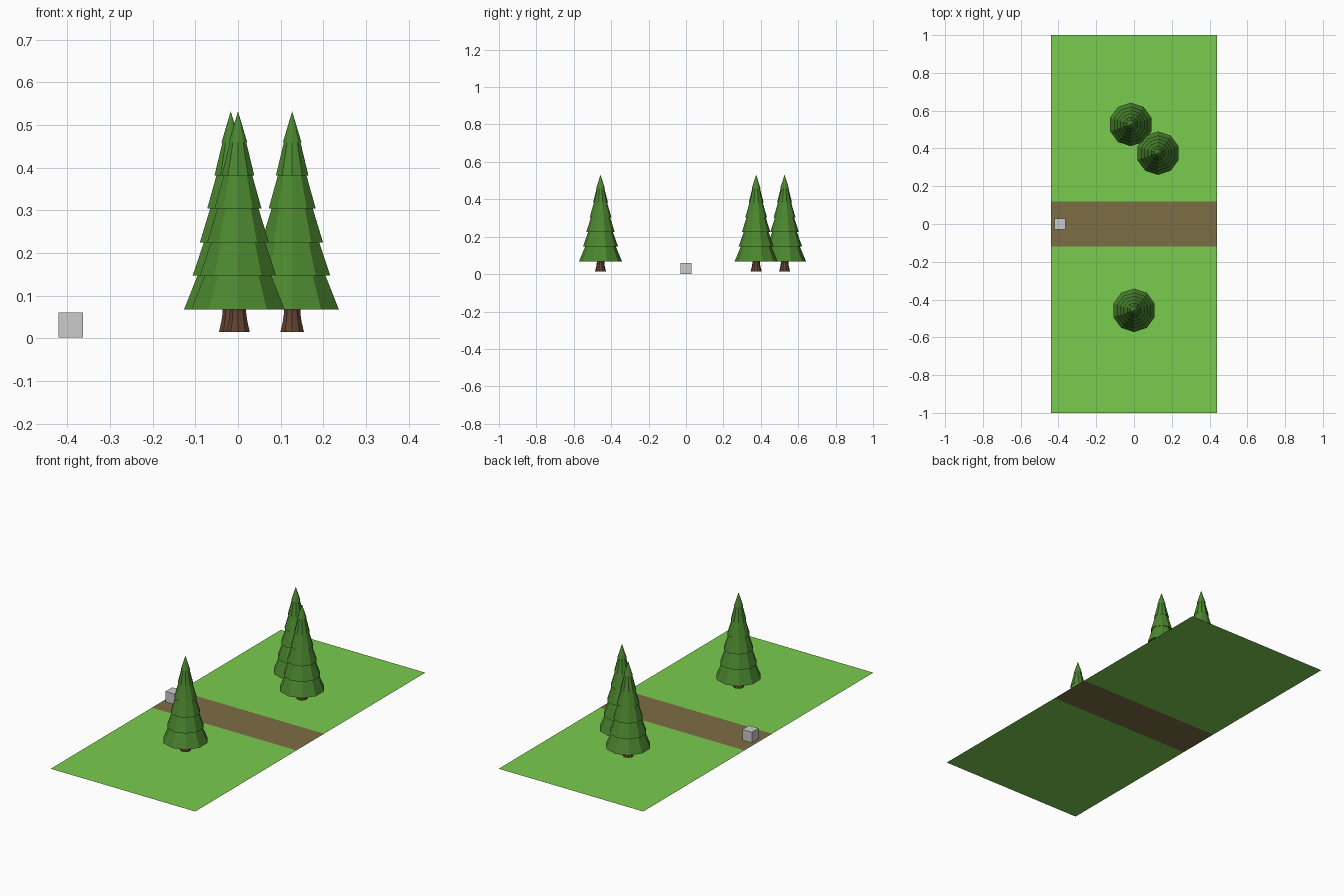
import bpy, bmesh, math

if "Cube" in bpy.data.objects:
    bpy.data.objects.remove(bpy.data.objects["Cube"])

def material(name, rgb):
    m = bpy.data.materials.new(name)
    m.diffuse_color = (*rgb, 1)
    m.use_nodes = True
    m.node_tree.nodes["Principled BSDF"].inputs["Base Color"].default_value = m.diffuse_color
    return m

GRASS = material("grass", (0.195, 0.60, 0.075))
DIRT = material("dirt", (0.205, 0.155, 0.06))
LEAF = material("needles", (0.07, 0.24, 0.028))
BARK = material("bark", (0.12, 0.055, 0.03))

def finish(bm, name, mats=(), loc=(0, 0, 0)):
    me = bpy.data.meshes.new(name)
    bm.to_mesh(me)
    bm.free()
    for m in mats:
        me.materials.append(m)
    ob = bpy.data.objects.new(name, me)
    ob.location = loc
    bpy.context.collection.objects.link(ob)
    return ob

def lathe(name, profile, mat, loc, sides=10):
    """Flat-faced revolved profile, closed at the bottom; radius 0 gives a tip."""
    bm = bmesh.new()
    rings = []
    for r, z in profile:
        n = 1 if r == 0 else sides
        rings.append([bm.verts.new((r * math.sin(2 * math.pi * i / sides),
                                    r * math.cos(2 * math.pi * i / sides), z))
                      for i in range(n)])
    for a, b in zip(rings, rings[1:]):
        for i in range(sides):
            j = (i + 1) % sides
            if len(b) == 1:
                bm.faces.new((a[i], a[j], b[0]))
            else:
                bm.faces.new((a[i], a[j], b[j], b[i]))
    bm.faces.new(rings[0])
    if len(rings[-1]) > 1:
        bm.faces.new(rings[-1])
    bmesh.ops.recalc_face_normals(bm, faces=bm.faces)
    return finish(bm, name, [mat], loc)

# Ground: grass, dirt path, grass
W = 0.44
bm = bmesh.new()
rows = [[bm.verts.new((x, y, 0)) for x in (-W, W)] for y in (-1, -0.12, 0.12, 1)]
for k in range(3):
    f = bm.faces.new((rows[k][0], rows[k][1], rows[k + 1][1], rows[k + 1][0]))
    f.material_index = k % 2
finish(bm, "ground", [GRASS, DIRT])

# Small block on the path
bm = bmesh.new()
bmesh.ops.create_cube(bm, size=0.058)
finish(bm, "block", loc=(-0.392, 0, 0.031))

# Fir trees: flared trunk and six stepped tiers
trunk = [(0.029, 0.015), (0.023, 0.04), (0.020, 0.06), (0.020, 0.08)]
tiers = [(0.115, 0.068), (0.094, 0.147), (0.076, 0.225),
         (0.058, 0.304), (0.040, 0.382), (0.023, 0.459)]
foliage = []
for k, (r, z) in enumerate(tiers):
    foliage.append((r, z))
    if k + 1 < len(tiers):
        nr, nz = tiers[k + 1]
        foliage.append((nr * 0.86, nz + 0.003))
foliage.append((0, 0.532))

for n, (x, y) in enumerate([(0, -0.457), (0.127, 0.375), (-0.017, 0.527)], 1):
    lathe(f"tree_trunk_{n}", trunk, BARK, (x, y, 0))
    lathe(f"tree_foliage_{n}", foliage, LEAF, (x, y, 0))
